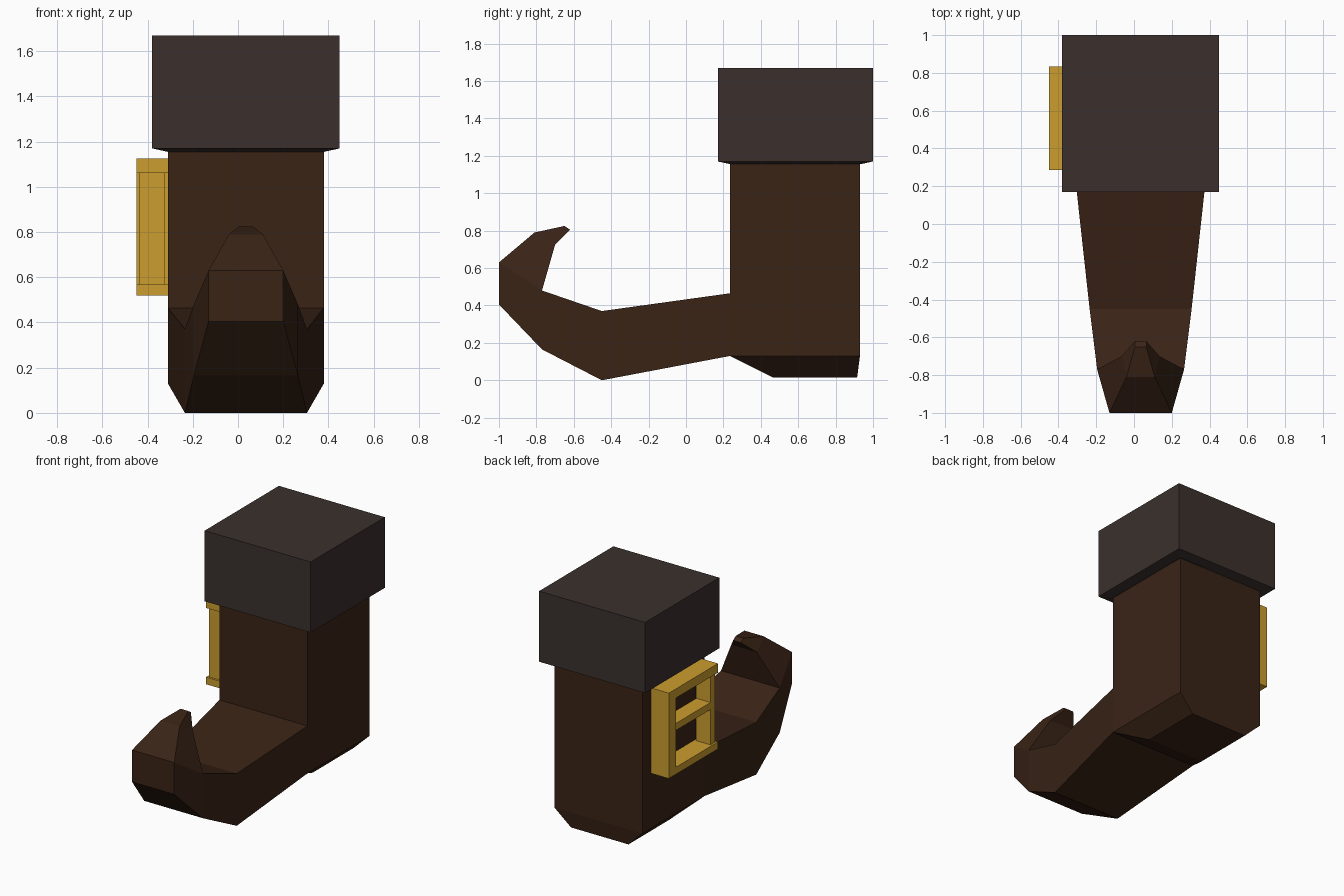
import bpy, bmesh

if "Cube" in bpy.data.objects:
    bpy.data.objects.remove(bpy.data.objects["Cube"])

CX, CY = 0.035, 0.585   # centre of the shaft


def material(name, rgb):
    m = bpy.data.materials.new(name)
    m.diffuse_color = (*rgb, 1)
    m.use_nodes = True
    m.node_tree.nodes["Principled BSDF"].inputs["Base Color"].default_value = m.diffuse_color
    return m


def finish(bm, name, mat):
    bmesh.ops.remove_doubles(bm, verts=bm.verts, dist=0.001)
    bmesh.ops.recalc_face_normals(bm, faces=bm.faces)
    me = bpy.data.meshes.new(name)
    bm.to_mesh(me)
    bm.free()
    me.materials.append(mat)
    ob = bpy.data.objects.new(name, me)
    bpy.context.collection.objects.link(ob)
    return ob


def face(bm, verts):
    unique = list(dict.fromkeys(verts))
    if len(unique) > 2:
        bm.faces.new(unique)


def rect(bm, hw, y0, y1, z):
    return [bm.verts.new((CX + sx * hw, y, z))
            for sx, y in ((-1, y0), (1, y0), (1, y1), (-1, y1))]


def bridge(bm, a, b, skip=()):
    for i in range(4):
        if i not in skip:
            j = (i + 1) % 4
            face(bm, [a[i], a[j], b[j], b[i]])


def box(bm, x, y, z):
    v = [bm.verts.new((a, b, c)) for c in z for a, b in
         ((x[0], y[0]), (x[1], y[0]), (x[1], y[1]), (x[0], y[1]))]
    bridge(bm, v[:4], v[4:])
    face(bm, v[3::-1])
    face(bm, v[4:])


leather = material("leather", (0.042, 0.017, 0.008))
fur = material("cuff_cloth", (0.043, 0.030, 0.026))
gold = material("gold", (0.60, 0.34, 0.028))

# Boot: heel and shaft, open at the front where the foot joins
bm = bmesh.new()
sole = rect(bm, 0.225, 0.465, 0.915, 0.015)
ankle = rect(bm, 0.345, 0.235, 0.93, 0.13)
instep = rect(bm, 0.345, 0.235, 0.93, 0.465)
collar = rect(bm, 0.345, 0.235, 0.93, 1.155)
face(bm, sole[::-1])
bridge(bm, sole, ankle)
bridge(bm, ankle, instep, skip=(0,))
bridge(bm, instep, collar)

# Foot and curled toe: outer and inner (y, z, half width) per section
C_IN = (-0.77, 0.48, 0.23)
sections = [
    ((0.235, 0.13, 0.345), (0.235, 0.465, 0.345)),
    ((-0.45, 0.0, 0.27), (-0.45, 0.37, 0.27)),
    ((-0.77, 0.165, 0.23), C_IN),
    ((-1.0, 0.405, 0.165), C_IN),
    ((-1.0, 0.63, 0.165), C_IN),
    ((-0.81, 0.79, 0.075), (-0.70, 0.725, 0.10)),
    ((-0.65, 0.825, 0.03), (-0.62, 0.805, 0.03)),
]
cache = {}


def point(p, side):
    if (p, side) not in cache:
        cache[p, side] = bm.verts.new((CX + side * p[2], p[0], p[1]))
    return cache[p, side]


rings = [[point(o, -1), point(o, 1), point(i, 1), point(i, -1)]
         for o, i in sections]
for a, b in zip(rings, rings[1:]):
    bridge(bm, a, b)
face(bm, rings[-1])
finish(bm, "boot", leather)

# Cuff with a shallow flared underside
bm = bmesh.new()
loops = [rect(bm, h, CY - h, CY + h, z)
         for h, z in ((0.347, 1.155), (0.415, 1.17), (0.415, 1.67))]
for a, b in zip(loops, loops[1:]):
    bridge(bm, a, b)
face(bm, loops[-1])
finish(bm, "cuff", fur)

# Buckle: three rails, a wide rear post and a thin front post
bm = bmesh.new()
X = (-0.45, -0.31)
XIN = (-0.437, -0.325)
for z in ((0.52, 0.57), (1.06, 1.125)):
    box(bm, X, (0.285, 0.755), z)
box(bm, XIN, (0.35, 0.755), (0.82, 0.87))
box(bm, X, (0.755, 0.835), (0.52, 1.125))
box(bm, XIN, (0.30, 0.35), (0.57, 1.06))
finish(bm, "buckle", gold)
